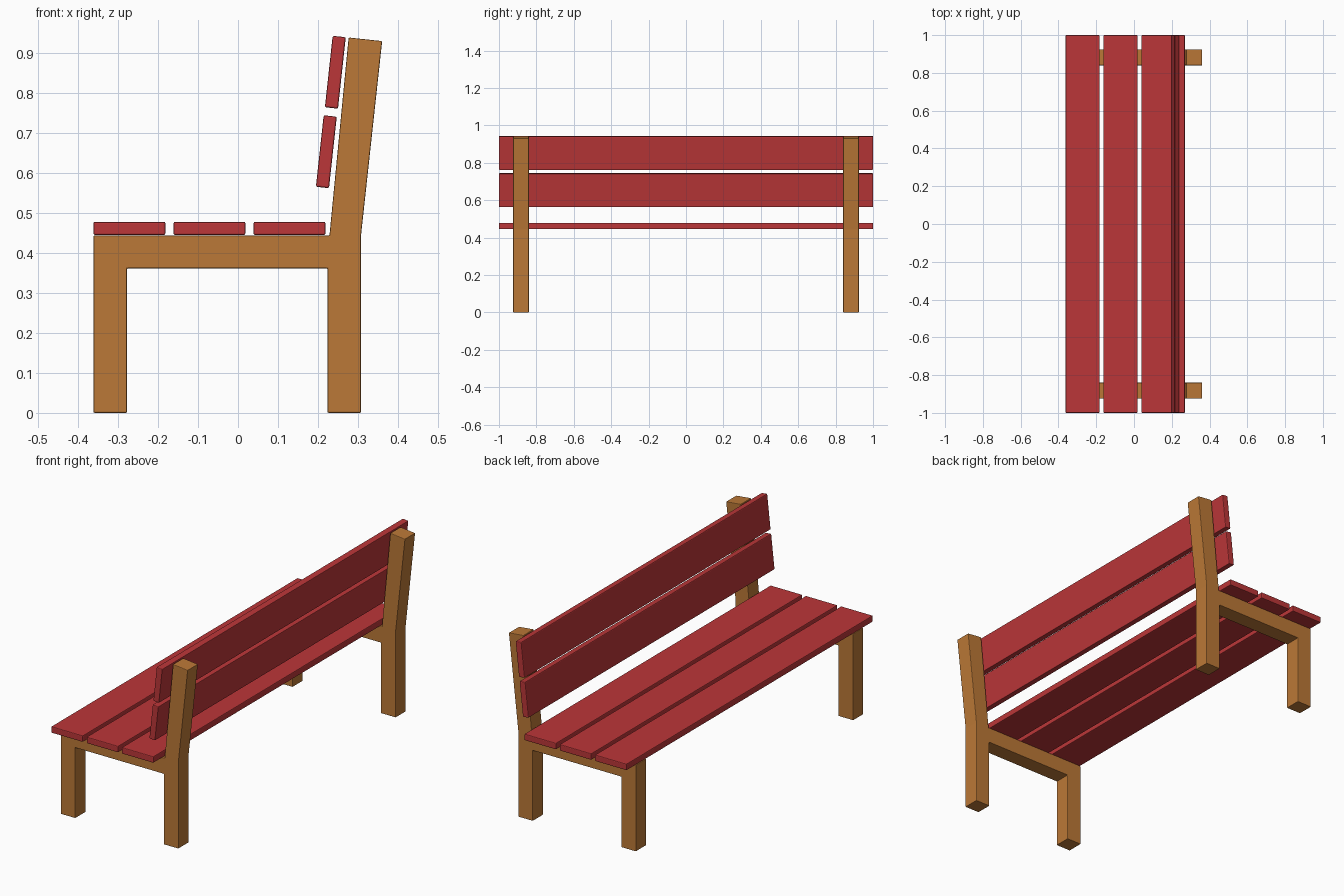
import bpy, bmesh, math

if "Cube" in bpy.data.objects:
    bpy.data.objects.remove(bpy.data.objects["Cube"])


def material(name, color):
    m = bpy.data.materials.new(name)
    m.diffuse_color = (*color, 1)
    m.use_nodes = True
    m.node_tree.nodes["Principled BSDF"].inputs["Base Color"].default_value = m.diffuse_color
    return m


wood = material("warm_wood", (0.50, 0.19, 0.038))
red = material("red_paint", (0.50, 0.037, 0.040))


def extrude_y(name, profile, y0, y1, mat, bevel=0.004):
    """Extrude an x-z outline along y and soften its edges."""
    bm = bmesh.new()
    face = bm.faces.new([bm.verts.new((x, y0, z)) for x, z in profile])
    res = bmesh.ops.extrude_face_region(bm, geom=[face])
    verts = [g for g in res["geom"] if isinstance(g, bmesh.types.BMVert)]
    bmesh.ops.translate(bm, verts=verts, vec=(0, y1 - y0, 0))
    bmesh.ops.recalc_face_normals(bm, faces=bm.faces)
    mesh = bpy.data.meshes.new(name)
    bm.to_mesh(mesh)
    bm.free()
    mesh.materials.append(mat)
    ob = bpy.data.objects.new(name, mesh)
    bpy.context.collection.objects.link(ob)
    mod = ob.modifiers.new("soft_edges", 'BEVEL')
    mod.width = bevel
    mod.segments = 2
    mod.limit_method = 'ANGLE'
    return ob


def slat(name, cx, cz, w, h, tilt=0):
    """Full-length board with a rotated rectangular section."""
    c, s = math.cos(tilt), math.sin(tilt)
    pts = [(-w / 2, -h / 2), (w / 2, -h / 2), (w / 2, h / 2), (-w / 2, h / 2)]
    outline = [(cx + x * c + z * s, cz - x * s + z * c) for x, z in pts]
    return extrude_y(name, outline, -1, 1, red)


# Side frames: legs, rail and leaning back post in one outline
frame = [(-0.362, 0), (-0.278, 0), (-0.278, 0.362), (0.224, 0.362),
         (0.224, 0), (0.308, 0), (0.308, 0.444), (0.361, 0.931),
         (0.277, 0.940), (0.229, 0.444), (-0.362, 0.444)]
extrude_y("side_frame_near", frame, -0.924, -0.840, wood, 0.003)
extrude_y("side_frame_far", frame, 0.840, 0.924, wood, 0.003)

# Seat boards
for i in range(3):
    slat(f"seat_slat_{i + 1}", -0.272 + 0.2005 * i, 0.462, 0.18, 0.033)

# Backrest boards, parallel to the posts
for i, (x, z) in enumerate([(0.2212, 0.654), (0.2437, 0.853)]):
    slat(f"back_slat_{i + 1}", x, z, 0.033, 0.18, math.radians(6.2))
